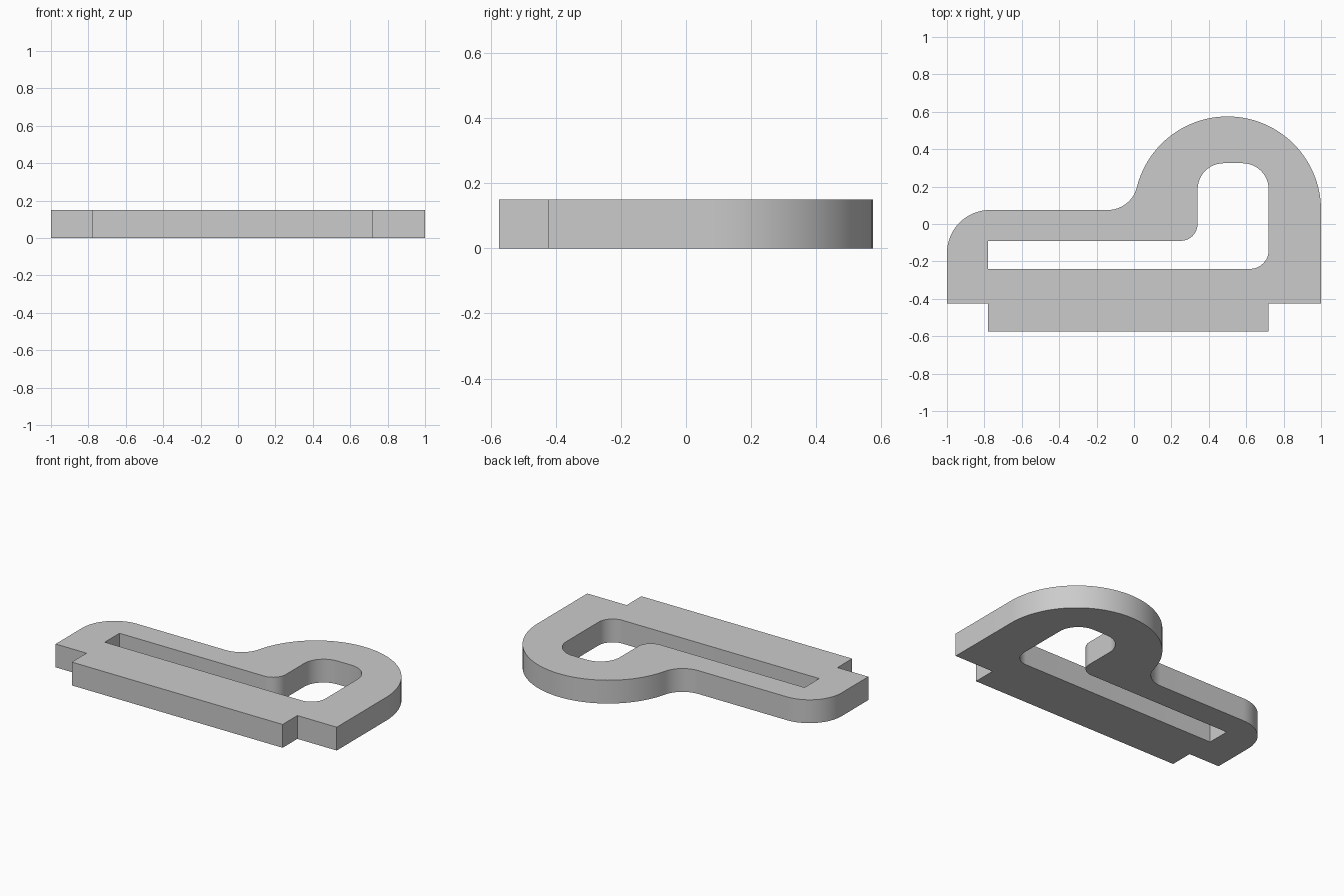
import bpy
import bmesh
from math import cos, sin, radians, atan2, degrees

cube = bpy.data.objects.get("Cube")
if cube:
    bpy.data.objects.remove(cube, do_unlink=True)

THICK = 0.15


def arc(cx, cy, r, start, end, steps=12):
    """Points along a circular arc, angles in degrees."""
    angles = [radians(start + (end - start) * i / steps) for i in range(steps + 1)]
    return [(cx + r * cos(a), cy + r * sin(a)) for a in angles]


# Outer outline: stepped base, large round head, concave fillet, rounded left corner
tangent = 180 - degrees(atan2(0.16, 0.64))
outer = [(-0.78, -0.575), (0.72, -0.575), (0.72, -0.425), (1, -0.425)]
outer += arc(0.5, 0.075, 0.5, 0, tangent, 48)
outer += arc(-0.14, 0.235, 0.16, tangent - 180, -90)[1:]
outer += arc(-0.77, -0.155, 0.23, 90, 180, 16)
outer += [(-1, -0.425), (-0.78, -0.425)]

# Inner slot: long narrow channel opening into a rounded bay
slot = [(-0.78, -0.24)]
slot += arc(0.62, -0.14, 0.1, -90, 0)
slot += arc(0.58, 0.185, 0.14, 0, 90)
slot += arc(0.48, 0.185, 0.14, 90, 180)
slot += arc(0.25, 0.0, 0.09, 0, -90)
slot += [(-0.78, -0.09)]

# Filled profile given thickness
curve = bpy.data.curves.new("slotted_plate", 'CURVE')
curve.dimensions = '2D'
curve.fill_mode = 'BOTH'
curve.extrude = THICK / 2
for outline in (outer, slot):
    spline = curve.splines.new('POLY')
    spline.points.add(len(outline) - 1)
    for point, (x, y) in zip(spline.points, outline):
        point.co = (x, y, 0, 1)
    spline.use_cyclic_u = True

plate = bpy.data.objects.new("slotted_plate", curve)
bpy.context.collection.objects.link(plate)
bpy.ops.object.select_all(action='DESELECT')
plate.select_set(True)
bpy.context.view_layer.objects.active = plate
bpy.ops.object.convert(target='MESH')
plate = bpy.context.view_layer.objects.active

# Weld the caps to the walls and rest the plate on the ground
bm = bmesh.new()
bm.from_mesh(plate.data)
bmesh.ops.remove_doubles(bm, verts=bm.verts, dist=0.0005)
bmesh.ops.translate(bm, verts=bm.verts, vec=(0, 0, THICK / 2))
bmesh.ops.recalc_face_normals(bm, faces=bm.faces)
bm.to_mesh(plate.data)
bm.free()
bpy.ops.object.shade_smooth_by_angle(angle=radians(30))

# Plain grey finish
grey = bpy.data.materials.new("light_grey")
grey.use_nodes = True
colour = (0.6, 0.6, 0.6, 1)
grey.diffuse_color = colour
grey.node_tree.nodes["Principled BSDF"].inputs["Base Color"].default_value = colour
plate.data.materials.clear()
plate.data.materials.append(grey)
